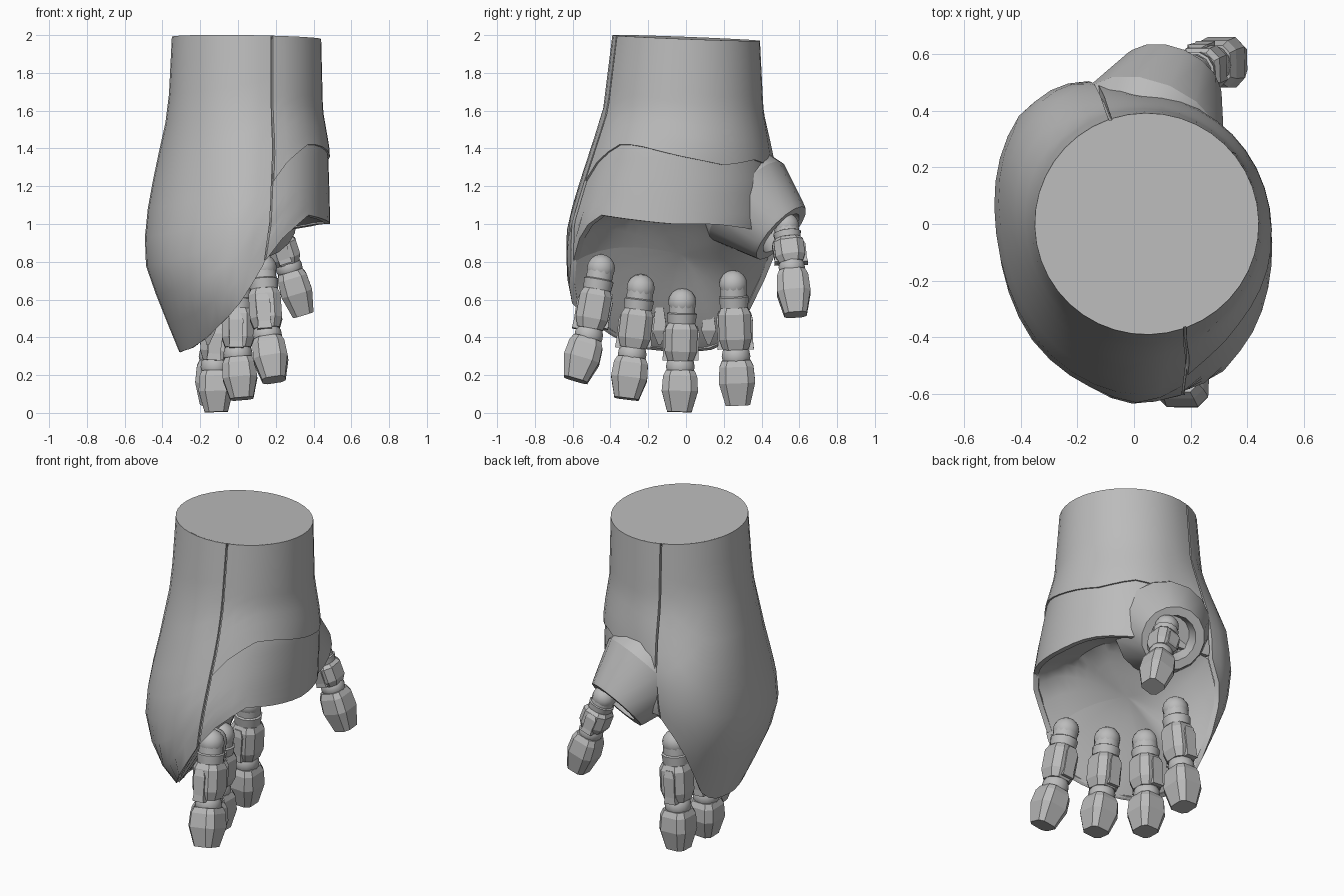
import bpy, bmesh, math
from mathutils import Vector

if "Cube" in bpy.data.objects:
    bpy.data.objects.remove(bpy.data.objects["Cube"], do_unlink=True)

grey = bpy.data.materials.new("armour grey")
grey.use_nodes = True
grey.diffuse_color = (0.5, 0.5, 0.5, 1)
grey.node_tree.nodes["Principled BSDF"].inputs["Base Color"].default_value = (0.5, 0.5, 0.5, 1)


def interp(table, x):
    """Linear lookup in rows of (key, value, ...)."""
    if x <= table[0][0]:
        return table[0][1:]
    for a, b in zip(table, table[1:]):
        if x <= b[0]:
            t = (x - a[0]) / (b[0] - a[0])
            return [p + (q - p) * t for p, q in zip(a[1:], b[1:])]
    return table[-1][1:]


def make(name, verts, faces, angle=30, solid=0, recalc=False):
    mesh = bpy.data.meshes.new(name)
    mesh.from_pydata([tuple(v) for v in verts], [], faces)
    mesh.materials.append(grey)
    if recalc:
        bm = bmesh.new()
        bm.from_mesh(mesh)
        bmesh.ops.recalc_face_normals(bm, faces=bm.faces)
        bm.to_mesh(mesh)
        bm.free()
    ob = bpy.data.objects.new(name, mesh)
    bpy.context.collection.objects.link(ob)
    bpy.ops.object.select_all(action='DESELECT')
    ob.select_set(True)
    bpy.context.view_layer.objects.active = ob
    if solid:
        mod = ob.modifiers.new("thickness", 'SOLIDIFY')
        mod.thickness, mod.offset = solid, -1
        bpy.ops.object.modifier_apply(modifier=mod.name)
    if angle:
        bpy.ops.object.shade_smooth_by_angle(angle=math.radians(angle))
    return ob


# Hand cross-sections: z, centre x, centre y, radius x, radius y, skew of the back
SECTIONS = [(0.32, 0, 0, 0.31, 0.38, 0.03), (0.6, 0, -0.1, 0.425, 0.52, 0.14),
            (0.8, -0.02, -0.095, 0.475, 0.54, 0.17), (1.0, 0.003, -0.08, 0.495, 0.55, 0.2),
            (1.2, 0.018, -0.05, 0.475, 0.52, 0.18), (1.4, 0.035, -0.03, 0.45, 0.475, 0.1),
            (1.6, 0.04, -0.015, 0.41, 0.425, 0.03), (2.0, 0.045, 0, 0.395, 0.39, 0)]
# Lower rim and wrist seam heights by angle in degrees
RIM = [(-70, 0.8), (-60, 0.93), (-45, 1.05), (-20, 1.02), (0, 1.0), (25, 1.0), (75, 0.95),
       (109, 0.95), (120, 0.8), (130, 0.67), (138, 0.53), (148, 0.38), (165, 0.33), (190, 0.32),
       (220, 0.34), (240, 0.39), (260, 0.49), (275, 0.61), (290, 0.8)]
SEAM = [(-70, 1.22), (-60, 1.33), (-45, 1.42), (-30, 1.42), (0, 1.36), (30, 1.31),
        (55, 1.34), (80, 1.3), (109, 1.2)]
START, SPLIT, END = -70, 109, 290


def rim(a):
    return interp(RIM, a)[0]


def seam(a):
    return interp(SEAM, a)[0]


def top(a):
    r = math.radians(a)
    return 1.985 - 0.015 * math.sin(r) - 0.006 * math.cos(r)


def hand(a, z, s=1.0):
    cx, cy, rx, ry, k = interp(SECTIONS, z)
    c, d = math.cos(math.radians(a)), math.sin(math.radians(a))
    skew = k * max(0, -c) * (0.85 + 0.15 * d)
    if d < 0:  # fuller corners on the front side
        s *= (c ** 4 + d ** 4) ** (-0.3 * k)
    return Vector((cx + s * rx * c, cy + s * (ry * d + skew), z))


def grid_faces(nu, nv):
    return [(j * nu + i, j * nu + i + 1, (j + 1) * nu + i + 1, (j + 1) * nu + i)
            for j in range(nv - 1) for i in range(nu - 1)]


def plate(name, a0, a1, low, high, scale=1.0, nu=21, nv=12):
    verts = []
    for j in range(nv):
        for i in range(nu):
            a = a0 + (a1 - a0) * i / (nu - 1)
            verts.append(hand(a, low(a) + (high(a) - low(a)) * j / (nv - 1), scale))
    return make(name, verts, grid_faces(nu, nv), solid=0.03)


# Outer armour plates
plate("back_plate", SPLIT + 0.8, END - 0.8, rim, top)
plate("wrist_cuff", START + 0.8, SPLIT - 0.8, seam, top)
plate("palm_plate", START + 0.6, SPLIT - 0.6, rim, lambda a: seam(a) + 0.04, scale=0.98)

# Inner wrist core with its flat cap
N = 36
core = [hand(START + 10 * i, 1.2 + (top(START + 10 * i) - 1.2) * t, 0.95 + 0.04 * (t == 1))
        for t in (0, 0.25, 0.5, 0.75, 0.97, 1) for i in range(N)]
core_faces = [(j * N + i, j * N + (i + 1) % N, (j + 1) * N + (i + 1) % N, (j + 1) * N + i)
              for j in range(5) for i in range(N)] + [tuple(range(5 * N, 6 * N))]
make("wrist_core", core, core_faces)

# Slanted hollow palm, running in from the rim
middle = Vector((0.03, -0.03, 0.84))
palm = []
for j in range(9):
    t = j / 9
    for i in range(N + 1):
        a = START + (END - START) * i / N
        p = hand(a, rim(a) + 0.005, 0.95)
        q = p.lerp(middle, t)
        slant = min(1.1, middle.z + 1.15 * (q.x - middle.x))
        q.z = slant + (p.z - slant) * (1 - t) ** 2
        palm.append(q)
palm_faces = [f[::-1] for f in grid_faces(N + 1, 9)]
palm_faces += [(8 * (N + 1) + i + 1, 8 * (N + 1) + i, len(palm)) for i in range(N)]
make("palm_hollow", palm + [middle], palm_faces)


def loft(name, p0, p1, rings, sides=8, squash=1.0, angle=0, flat=0.0):
    """Rings of (fraction along p0-p1, radius); flat cuts the corners of a box section."""
    p0, p1 = Vector(p0), Vector(p1)
    axis = (p1 - p0).normalized()
    u = Vector((0, 1, 0)) - axis * axis.y
    u.normalize()
    w = axis.cross(u)
    verts = []
    for t, r in rings:
        for i in range(sides):
            f = 2 * math.pi * (i + 0.5) / sides
            f += flat * math.sin(4 * f)
            verts.append(p0 + (p1 - p0) * t + (u * math.cos(f) + w * math.sin(f) * squash) * r)
    n = len(rings)
    faces = [(j * sides + i, j * sides + (i + 1) % sides, (j + 1) * sides + (i + 1) % sides,
              (j + 1) * sides + i) for j in range(n - 1) for i in range(sides)]
    faces += [tuple(range(sides))[::-1], tuple(range((n - 1) * sides, n * sides))]
    return make(name, verts, faces, angle, recalc=True)


def ball(name, p, r):
    ring = [(0.5 - 0.5 * math.cos(math.pi * k / 8), r * math.sin(math.pi * k / 8) + 0.001)
            for k in range(9)]
    p = Vector(p)
    return loft(name, p + Vector((0, 0, r)), p - Vector((0, 0, r)), ring, sides=14, angle=40)


def finger(name, base, knuckle, tip, s=1.0):
    base, knuckle, tip = Vector(base), Vector(knuckle), Vector(tip)
    # Base joint and its collar
    ball(name + "_base_joint", base, 0.075 * s)
    loft(name + "_base_sleeve", base, base.lerp(knuckle, 0.32),
         [(0, 0.072 * s), (0.5, 0.072 * s), (0.55, 0.082 * s), (1, 0.076 * s)], 12, angle=40)
    # Middle box with side guards
    loft(name + "_middle", base.lerp(knuckle, 0.32), base.lerp(knuckle, 0.9),
         [(0, 0.08 * s), (0.15, 0.098 * s), (0.75, 0.098 * s), (1, 0.078 * s)], flat=0.12)
    for side in (-1, 1):
        off = Vector((-0.01, side * 0.072 * s, 0))
        loft(name + "_guard", base.lerp(knuckle, 0.38) + off, base.lerp(knuckle, 0.9) + off,
             [(0, 0.02 * s), (0.2, 0.034 * s), (0.8, 0.03 * s), (1, 0.034 * s)], 4, 1.6)
    # Knuckle and faceted fingertip
    ball(name + "_knuckle", knuckle, 0.077 * s)
    loft(name + "_tip", knuckle.lerp(tip, 0.08), tip,
         [(0, 0.088 * s), (0.14, 0.106 * s), (0.5, 0.113 * s), (1, 0.076 * s)], 8, 0.95, flat=0.16)


finger("little_finger", (0.13, -0.45, 0.765), (0.155, -0.515, 0.41), (0.19, -0.585, 0.175))
finger("ring_finger", (0.0, -0.24, 0.66), (0.0, -0.285, 0.31), (0.02, -0.315, 0.075))
finger("middle_finger", (-0.1, -0.02, 0.585), (-0.12, -0.03, 0.245), (-0.115, -0.035, 0.005))
finger("index_finger", (-0.1, 0.25, 0.68), (-0.13, 0.265, 0.3), (-0.14, 0.275, 0.04))
finger("thumb", (0.2, 0.53, 0.99), (0.27, 0.56, 0.77), (0.345, 0.58, 0.52), 0.92)

# Knuckle webs between the fingers
for x, y, z in ((-0.12, -0.14, 0.46), (-0.18, 0.12, 0.46)):
    loft("knuckle_web", (x - 0.02, y, z + 0.1), (x - 0.04, y, z - 0.1),
         [(0, 0.03), (0.6, 0.055), (1, 0.01)], 4, 0.9)

# Thumb socket: a broad hollow cone with a thick rim
socket = Vector((0.125, 0.49, 0.965))
axis = Vector((0.3, 0.7, -0.65)).normalized()
loft("thumb_socket", socket - axis * 0.43, socket + axis * 0.02,
     [(0, 0.25), (0.42, 0.28), (0.95, 0.195), (1, 0.185), (1, 0.135), (0.8, 0.115)], 16, angle=25)
